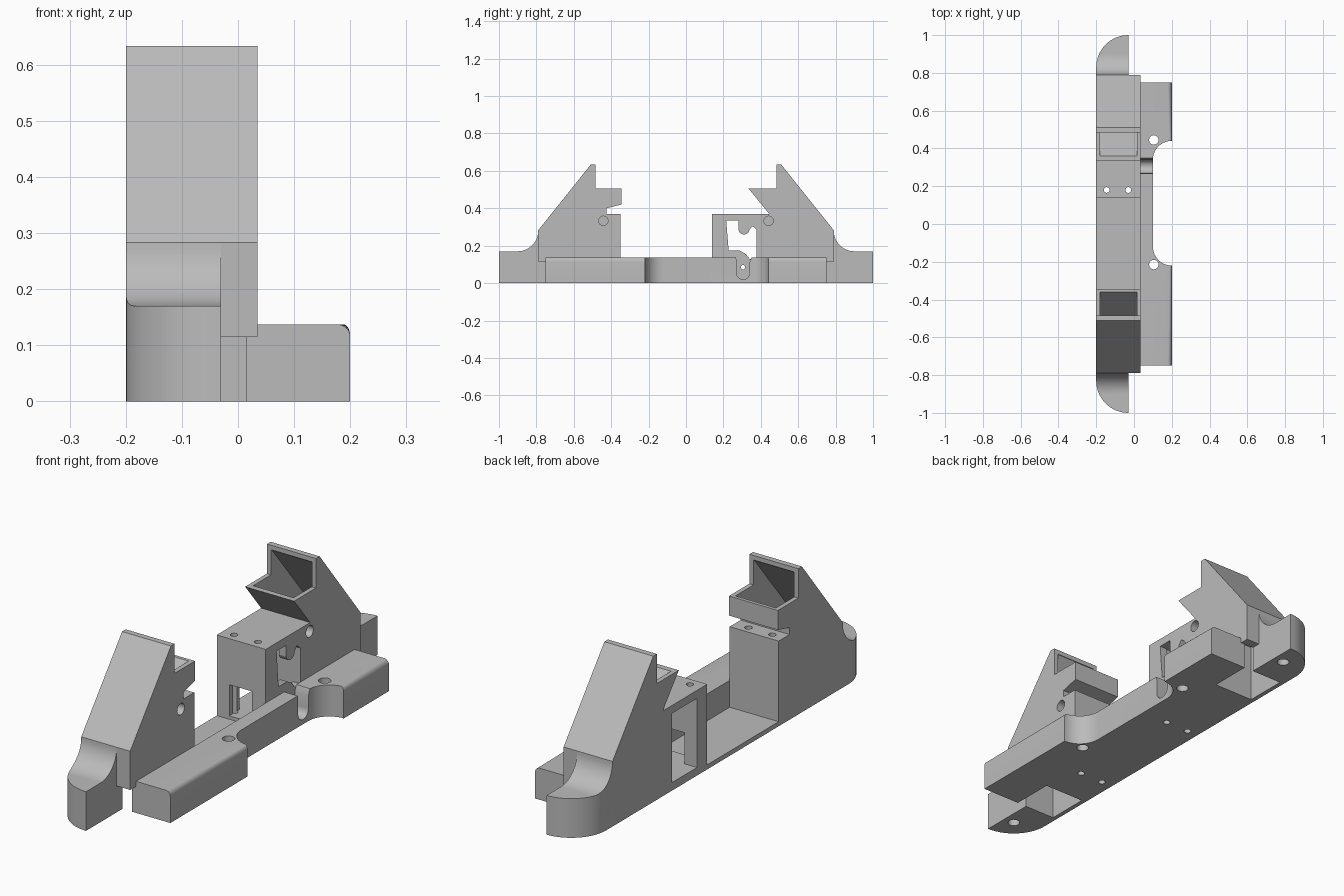
import bpy, bmesh, math
from mathutils import Vector

old = bpy.data.objects.get("Cube")
if old:
    bpy.data.objects.remove(old, do_unlink=True)

# Single material
GREY = (0.5, 0.5, 0.5, 1)
mat = bpy.data.materials.new("plain grey")
mat.use_nodes = True
mat.diffuse_color = GREY
mat.node_tree.nodes["Principled BSDF"].inputs["Base Color"].default_value = GREY


def prism(name, pts, lo, hi, axis):
    """Extrude a 2D outline: (y, z) along x, or (x, y) along z."""
    def place(p, t):
        return Vector((t, p[0], p[1])) if axis == "x" else Vector((p[0], p[1], t))
    bm = bmesh.new()
    face = bm.faces.new([bm.verts.new(place(p, lo)) for p in pts])
    new = bmesh.ops.extrude_face_region(bm, geom=[face])["geom"]
    bmesh.ops.translate(bm, vec=place((0, 0), hi - lo),
                        verts=[g for g in new if isinstance(g, bmesh.types.BMVert)])
    bmesh.ops.recalc_face_normals(bm, faces=bm.faces)
    mesh = bpy.data.meshes.new(name)
    bm.to_mesh(mesh)
    bm.free()
    mesh.materials.append(mat)
    ob = bpy.data.objects.new(name, mesh)
    bpy.context.collection.objects.link(ob)
    return ob


def arc(cx, cy, r, a0, a1, n=14):
    return [(cx + r * math.cos(math.radians(a0 + (a1 - a0) * i / n)),
             cy + r * math.sin(math.radians(a0 + (a1 - a0) * i / n))) for i in range(n + 1)]


def circle(cx, cy, r):
    return arc(cx, cy, r, 0, 345, 23)


def rect(a0, b0, a1, b1):
    return [(a0, b0), (a1, b0), (a1, b1), (a0, b1)]


def cut(target, pts, lo, hi, axis):
    cutter = prism("cutter", pts, lo, hi, axis)
    cutter.hide_render = True
    mod = target.modifiers.new("cut", "BOOLEAN")
    mod.operation = "DIFFERENCE"
    mod.solver = "EXACT"
    mod.object = cutter
    bpy.context.view_layer.objects.active = target
    bpy.ops.object.modifier_apply(modifier=mod.name)
    bpy.data.objects.remove(cutter, do_unlink=True)


def flip(pts, s):
    return [(s * y, z) for y, z in pts]


L, R = -0.2, 0.035          # body sides
FOOT = -0.03                # inner side of the end feet
FLOOR, RAIL = 0.02, 0.137   # floor and rail heights

# Body: one long side profile with both towers
outer = [(0.485, 0.505), (0.485, 0.633), (0.51, 0.633), (0.79, 0.283)] \
    + arc(0.9, 0.28, 0.11, 180, 270)[1:] + [(1, 0.17), (1, 0)]
rear = [(0.14, FLOOR), (0.14, 0.37), (0.445, 0.37), (0.335, 0.505)] + outer
front = [(0.35, FLOOR), (0.35, 0.37), (0.425, 0.37), (0.425, 0.40),
         (0.345, 0.42), (0.345, 0.505)] + outer
body = prism("body", rear + flip(front, -1)[::-1], L, R, "x")

chute = [(0.36, 0.505), (0.56, 0.255), (0.56, -0.01), (0.75, -0.01),
         (0.75, 0.29), (0.488, 0.613), (0.36, 0.613)]
for s in (1, -1):
    # Narrow feet with a rounded outer corner, and the overhang above the rail end
    cut(body, flip(rect(0.79, -0.1, 1.1, 0.5), s), FOOT, 0.1, "x")
    cut(body, flip(rect(0.75, -0.1, 0.85, 0.115), s), FOOT, 0.1, "x")
    corner = [(x, s * y) for x, y in arc(FOOT, 0.83, 0.17, 90, 180)]
    cut(body, corner + [(-0.25, s * 0.83), (-0.25, s * 1.1), (FOOT, s * 1.1)],
        -0.1, 0.5, "z")
    # Sloping chute from the hopper mouth down to the underside
    cut(body, flip(chute, s), -0.18, 0.015, "x")
    # Blind holes: tower side and underside of foot
    cut(body, circle(s * 0.442, 0.333, 0.025), -0.1, 0.1, "x")
    cut(body, circle(-0.08, s * 0.89, 0.025), -0.1, 0.1, "z")

# Screw holes through the tower ledges
for x in (-0.145, -0.03):
    cut(body, circle(x, 0.18, 0.015), -0.1, 0.45, "z")
    cut(body, circle(x, -0.386, 0.015), -0.1, 0.39, "z")

# Rear tower: window pocket, shaped opening, front slot and pin hole
cut(body, rect(0.21, 0.035, 0.38, 0.335), -0.3, 0, "x")
opening = [(0.215, 0.334), (0.28, 0.334), (0.28, 0.285)] \
    + arc(0.31, 0.29, 0.03, 190, 350, 8) \
    + [(0.355, 0.305), (0.378, 0.285), (0.378, 0.13), (0.34, 0.13),
       (0.32, 0.155), (0.29, 0.173), (0.228, 0.175)]
cut(body, opening, -0.05, 0.1, "x")
cut(body, rect(-0.14, 0.1, -0.03, 0.25), 0.035, 0.17, "z")
cut(body, circle(0.305, 0.085, 0.012), -0.05, 0.1, "x")

# Side rail with a shallow waist, rounded at both ends of the waist
plan = [(R, -0.75), (0.2, -0.75)] + arc(0.2, -0.12, 0.1, 270, 180) \
    + arc(0.2, 0.34, 0.1, 180, 90) + [(0.2, 0.75), (R, 0.75)]
rail = prism("side_rail", plan, 0, RAIL, "z")

# Rounded upper outer edge
bm = bmesh.new()
bm.from_mesh(rail.data)
edges = [e for e in bm.edges
         if all(v.co.z > 0.1 and v.co.x > 0.19 for v in e.verts)
         and abs(e.verts[0].co.y - e.verts[1].co.y) > 0.2]
bmesh.ops.bevel(bm, geom=edges, offset=0.022, segments=6, profile=0.5, affect="EDGES")
bm.to_mesh(rail.data)
bm.free()

for y in (0.445, -0.215):
    cut(rail, circle(0.105, y, 0.025), -0.1, 0.3, "z")
slot = arc(0.305, 0.055, 0.035, 180, 360) + [(0.34, 0.11), (0.355, 0.15),
                                            (0.265, 0.15), (0.27, 0.12)]
cut(rail, slot, 0.0, 0.15, "x")

# Rail ends tucked under the tower overhangs are part of the body already

for ob in (body, rail):
    bpy.ops.object.select_all(action="DESELECT")
    ob.select_set(True)
    bpy.context.view_layer.objects.active = ob
    bpy.ops.object.shade_smooth_by_angle(angle=math.radians(30))
